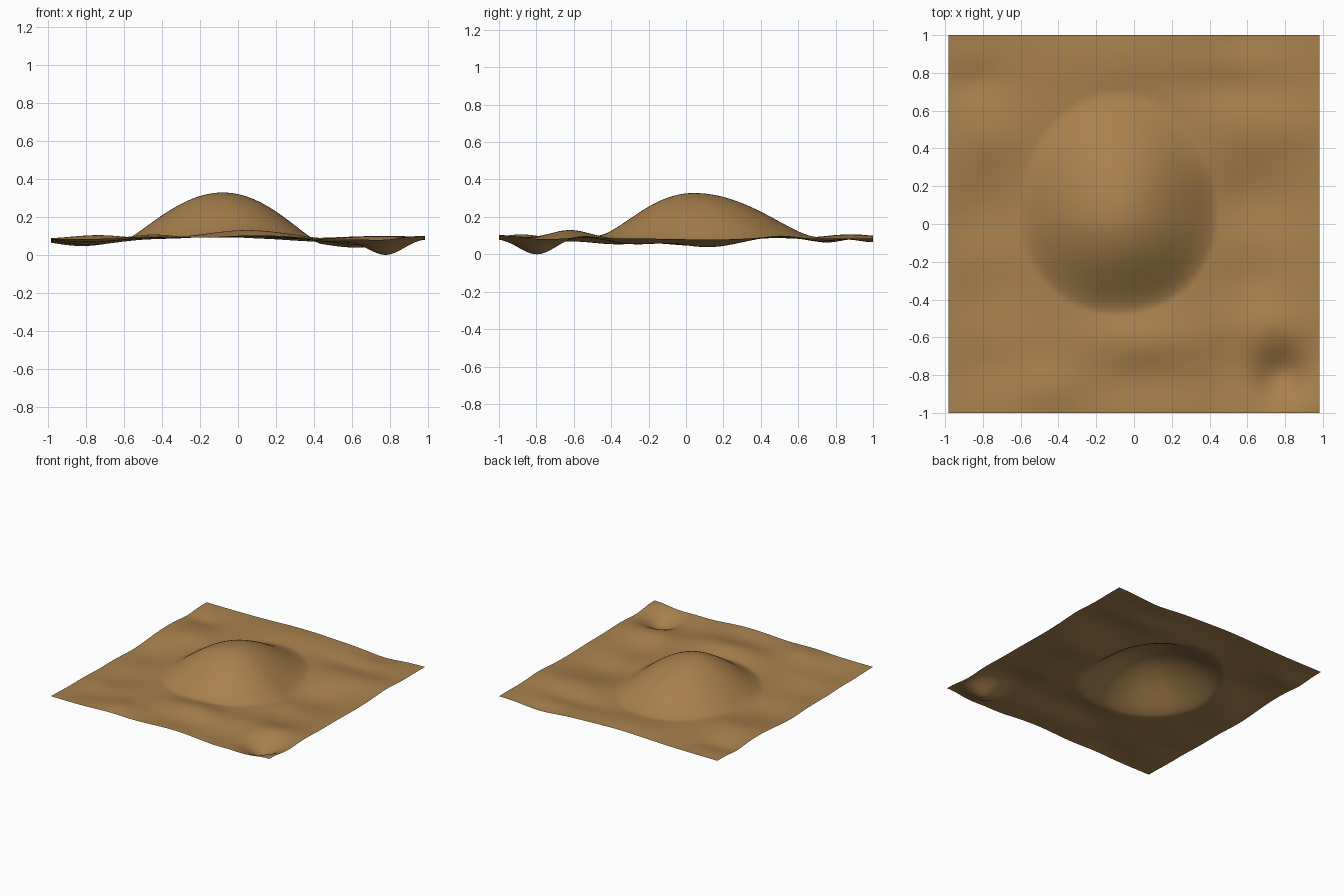
import bpy, bmesh, math

HALF_X, HALF_Y, BASE = 0.983, 1.0, 0.083
NX, NY = 128, 130

# Small swells and hollows: x, y, radius x, radius y, height
BUMPS = [
    (0.75, 0.50, 0.30, 0.13, 0.016),
    (0.62, 0.12, 0.24, 0.20, -0.046),
    (0.62, -0.28, 0.18, 0.18, -0.030),
    (-0.82, 0.05, 0.20, 0.22, -0.038),
    (-0.78, -0.38, 0.20, 0.20, -0.030),
    (-0.74, 0.46, 0.18, 0.14, 0.020),
    (-0.85, 0.75, 0.16, 0.10, -0.022),
    (0.50, 0.72, 0.30, 0.10, -0.018),
    (0.62, 1.00, 0.18, 0.10, -0.020),
    (-0.10, 0.88, 0.30, 0.18, 0.022),
    (0.05, -0.62, 0.28, 0.14, 0.045),
    (-0.45, -0.88, 0.16, 0.12, 0.022),
    (0.10, -1.00, 0.25, 0.12, 0.018),
    (-0.78, -0.75, 0.18, 0.14, -0.018),
    (0.48, -0.78, 0.12, 0.20, -0.018),
    (0.72, -0.54, 0.22, 0.12, 0.018),
    (0.95, -0.95, 0.16, 0.16, 0.018),
    (0.78, -0.80, 0.13, 0.13, -0.088),
]


def height(x, y):
    z = BASE
    for cx, cy, rx, ry, h in BUMPS:
        z += h * math.exp(-0.9 * (((x - cx) / rx) ** 2 + ((y - cy) / ry) ** 2))
    # Main hill: steep at the front, longer slope to the back
    dx, dy = x + 0.08, y - 0.04
    rx = 0.53 if dx < 0 else 0.52
    ry = 0.66 if dy > 0 else 0.52
    r2 = (dx / rx) ** 2 + (dy / ry) ** 2
    return z + 0.243 * max(0, 1 - r2) ** 1.5


# Ground sheet
bm = bmesh.new()
bmesh.ops.create_grid(bm, x_segments=NX, y_segments=NY, size=1)
for v in bm.verts:
    v.co.x *= HALF_X
    v.co.y *= HALF_Y
    v.co.z = height(v.co.x, v.co.y)
low = min(v.co.z for v in bm.verts)
for v in bm.verts:
    v.co.z -= low
for f in bm.faces:
    f.smooth = True
mesh = bpy.data.meshes.new("terrain")
bm.to_mesh(mesh)
bm.free()
terrain = bpy.data.objects.new("terrain", mesh)
bpy.context.collection.objects.link(terrain)

# Earth colour
earth = bpy.data.materials.new("earth")
earth.diffuse_color = (0.39, 0.22, 0.075, 1)
mesh.materials.append(earth)
